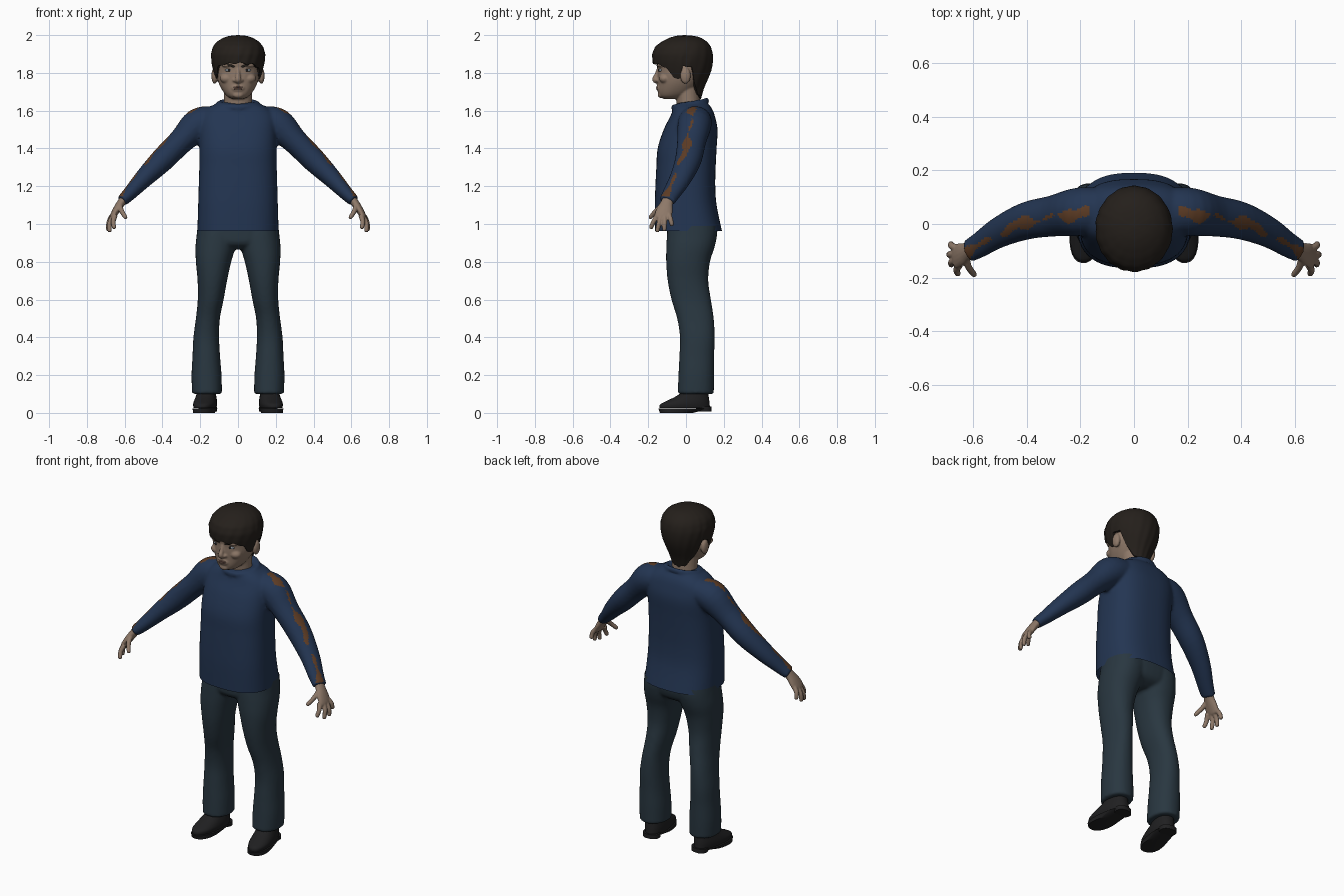
import bpy, bmesh, math
from mathutils import Vector, Matrix

if "Cube" in bpy.data.objects:
    bpy.data.objects.remove(bpy.data.objects["Cube"])


def material(name, rgb):
    m = bpy.data.materials.new(name)
    m.diffuse_color = (*rgb, 1)
    m.use_nodes = True
    m.node_tree.nodes["Principled BSDF"].inputs["Base Color"].default_value = m.diffuse_color
    return m


SKIN = material("skin", (.27, .19, .14))
HAIR = material("hair", (.018, .014, .011))
NAVY = material("navy", (.017, .036, .085))
RUST = material("rust", (.11, .045, .018))
DENIM = material("denim", (.022, .038, .052))
BLACK = material("black", (.014, .014, .015))
EYE = material("eye", (.22, .26, .3))
LIP = material("lip", (.2, .11, .085))


def spline(rows, k=4):
    """Catmull-Rom through rows of numbers."""
    out, n = [], len(rows)
    for i in range(n - 1):
        a, b, c, d = rows[max(i - 1, 0)], rows[i], rows[i + 1], rows[min(i + 2, n - 1)]
        for j in range(k):
            t = j / k
            out.append(tuple(q + .5 * t * (r - p + t * (2*p - 5*q + 4*r - s + t * (3*(q - r) + s - p)))
                             for p, q, r, s in zip(a, b, c, d)))
    return out + [tuple(rows[-1])]


def interp(table, x):
    """Linear lookup in rows sorted by their first value."""
    if x <= table[0][0]:
        return table[0][1:]
    for a, b in zip(table, table[1:]):
        if x <= b[0]:
            t = (x - a[0]) / (b[0] - a[0])
            return tuple(p + (q - p) * t for p, q in zip(a[1:], b[1:]))
    return table[-1][1:]


def skin_rings(bm, rings, sides, power=2.0):
    """Closed loft through rings of (centre, half axis u, half axis v)."""
    loops = []
    for c, u, v in rings:
        loop = []
        for i in range(sides):
            a = 2 * math.pi * i / sides
            f = lambda s: math.copysign(abs(s) ** (2 / power), s)
            loop.append(bm.verts.new(c + u * f(math.cos(a)) + v * f(math.sin(a))))
        loops.append(loop)
    for p, q in zip(loops, loops[1:]):
        for i in range(sides):
            j = (i + 1) % sides
            bm.faces.new((p[i], p[j], q[j], q[i]))
    bm.faces.new(loops[0][::-1])
    bm.faces.new(loops[-1])


def stack(bm, rows, sides=32, power=2.0, k=4, sx=1):
    """Loft of level sections: rows of (z, x0, x1, y0, y1)."""
    skin_rings(bm, [(Vector((sx * (x0 + x1) / 2, (y0 + y1) / 2, z)), Vector(((x1 - x0) / 2, 0, 0)),
                     Vector((0, (y1 - y0) / 2, 0))) for z, x0, x1, y0, y1 in spline(rows, k)], sides, power)


def tube(bm, rows, sides=16, up=(0, 1, 0), k=4, sx=1):
    """Tube along rows of (x, y, z, radius along up, other radius)."""
    rows = spline(rows, k)
    pts = [Vector((sx * r[0], r[1], r[2])) for r in rows]
    rings = []
    for i, r in enumerate(rows):
        t = (pts[min(i + 1, len(pts) - 1)] - pts[max(i - 1, 0)]).normalized()
        u = Vector(up)
        u = (u - t * u.dot(t)).normalized()
        rings.append((pts[i], u * r[3], t.cross(u) * r[4]))
    skin_rings(bm, rings, sides)


def ball(bm, loc, size):
    bmesh.ops.create_uvsphere(bm, u_segments=20, v_segments=12, radius=1,
                              matrix=Matrix.Translation(loc) @ Matrix.Diagonal((*size, 1)))


def finish(name, bm, mats, voxel=0, smooth=3, cut=None):
    """Make the object; optionally fuse its parts and trim it at a level."""
    bmesh.ops.recalc_face_normals(bm, faces=bm.faces)
    me = bpy.data.meshes.new(name)
    bm.to_mesh(me)
    bm.free()
    ob = bpy.data.objects.new(name, me)
    bpy.context.collection.objects.link(ob)
    if voxel:
        r = ob.modifiers.new("fuse", 'REMESH')
        r.mode, r.voxel_size = 'VOXEL', voxel
        s = ob.modifiers.new("soften", 'SMOOTH')
        s.factor, s.iterations = .5, smooth
        me = bpy.data.meshes.new_from_object(ob.evaluated_get(bpy.context.evaluated_depsgraph_get()))
        ob.modifiers.clear()
        ob.data = me
    if cut:
        b = bmesh.new()
        b.from_mesh(me)
        bmesh.ops.bisect_plane(b, geom=b.verts[:] + b.edges[:] + b.faces[:], plane_co=(0, 0, cut[0]),
                               plane_no=(0, 0, cut[1]), clear_outer=True)
        b.to_mesh(me)
        b.free()
    me.materials.clear()
    for m in mats:
        me.materials.append(m)
    me.shade_smooth()
    me.set_sharp_from_angle(angle=math.radians(50))
    return ob


def sym(*rows):
    """Rows (z, half width, y0, y1) to level sections centred on x = 0."""
    return [(z, -w, w, a, b) for z, w, a, b in rows]


# Sweater: torso, sleeves and collar fused
bm = bmesh.new()
stack(bm, sym((.92, .216, -.162, .2), (.965, .215, -.163, .19), (1.1, .211, -.165, .162), (1.2, .208, -.162, .155),
              (1.3, .205, -.157, .157), (1.4, .204, -.15, .162), (1.5, .205, -.118, .167), (1.57, .2, -.083, .153),
              (1.61, .165, -.066, .138), (1.635, .12, -.05, .118), (1.645, .09, -.03, .1)), 48, 2.6)
arm = [(.13, .05, 1.55, .085, .075), (.21, .045, 1.525, .09, .088), (.3, .03, 1.44, .077, .068),
       (.4, .012, 1.34, .07, .064), (.5, -.03, 1.24, .058, .05), (.575, -.078, 1.16, .048, .037),
       (.615, -.1, 1.122, .043, .031)]
for s in (1, -1):
    tube(bm, arm, 24, sx=s)
tube(bm, [(.1 * math.sin(a), .022 - .088 * math.cos(a), 1.635 - .018 * math.cos(a), .016, .013)
          for a in [math.pi * i / 12 for i in range(25)]], 10, (0, 0, 1), 2)
sweater = finish("sweater", bm, [NAVY, RUST], .009, 4, (.963, -1))

# Worn stripe along the top of each sleeve
line = [(r[0], r[1]) for r in arm]
for p in sweater.data.polygons:
    x, y = abs(p.center.x), p.center.y
    if x > .17 and p.normal.z > .1:
        width = .013 + .011 * math.sin(31 * x + 1) + .006 * math.sin(83 * x)
        if abs(y - interp(line, x)[0] + .005 - .008 * math.sin(47 * x)) < width:
            p.material_index = 1

# Trousers: hips and both legs fused
bm = bmesh.new()
stack(bm, sym((.865, .08, -.05, .09), (.895, .19, -.095, .145), (.95, .214, -.102, .165), (1.03, .21, -.1, .165)), 40, 2.4)
for s in (1, -1):
    stack(bm, [(.1, .085, .243, -.044, .147), (.2, .087, .246, -.04, .149), (.3, .095, .241, -.035, .149),
               (.4, .1, .236, -.032, .152), (.5, .096, .223, -.047, .147), (.6, .076, .213, -.077, .132),
               (.7, .058, .214, -.097, .118), (.8, .036, .223, -.105, .127), (.88, .012, .225, -.104, .152),
               (.95, 0, .218, -.1, .165), (1.03, 0, .21, -.09, .16)], 32, 2.2, sx=s)
finish("trousers", bm, [DENIM], .009, 3, (.99, 1))

# Shoes with sole and heel, toes turned out
for s, side in ((1, "left"), (-1, "right")):
    turn = Matrix.Translation((s * .168, .04, 0)) @ Matrix.Rotation(s * math.radians(8), 4, 'Z')
    for part, rows, k in (
            ("shoe", sym((.025, .056, -.182, .088), (.045, .06, -.178, .086), (.065, .058, -.14, .084),
                         (.09, .052, -.09, .08), (.12, .047, -.05, .075), (.15, .045, -.04, .07)), 4),
            ("sole", sym((.006, .056, -.18, -.005), (.028, .062, -.187, .094)), 1),
            ("heel", sym((.02, .048, .02, .096), (.045, .05, .01, .096)), 1)):
        bm = bmesh.new()
        stack(bm, rows, 28, 2.3, k)
        if part != "shoe":
            for v in bm.verts:
                v.co.z -= .006 if part == "sole" else .012
        bm.transform(turn)
        finish(f"{side}_{part}", bm, [BLACK])

# Hands: palm, four fingers and thumb fused
for s, side in ((1, "left"), (-1, "right")):
    bm = bmesh.new()
    tube(bm, [(.595, -.09, 1.145, .03, .023), (.62, -.102, 1.11, .033, .022), (.643, -.113, 1.075, .043, .02),
              (.663, -.121, 1.04, .045, .016), (.668, -.122, 1.028, .03, .01)], 16, sx=s)
    for base, tip in (((.65, -.153, 1.045), (.655, -.188, .975)), ((.663, -.133, 1.04), (.68, -.153, .957)),
                      ((.665, -.112, 1.04), (.688, -.115, .963)), ((.66, -.09, 1.05), (.682, -.073, .99)),
                      ((.625, -.125, 1.1), (.592, -.193, 1.03))):
        b, t = Vector(base), Vector(tip)
        mid = (b + t) / 2 + Vector((.008, 0, .004))
        tube(bm, [(*b, .014, .014), (*mid, .013, .013), (*t.lerp(mid, .15), .011, .011), (*t, .005, .005)],
             10, (1, 0, 0), sx=s)
    finish(f"{side}_hand", bm, [SKIN], .004, 2)

# Head: skull, neck, nose, brow, cheeks and ears fused
bm = bmesh.new()
stack(bm, sym((1.662, .03, -.118, -.03), (1.675, .056, -.138, 0), (1.7, .078, -.147, .04), (1.74, .1, -.148, .075),
              (1.78, .113, -.15, .105), (1.82, .118, -.15, .122), (1.86, .121, -.155, .128),
              (1.92, .113, -.14, .118), (1.96, .07, -.09, .08)), 40, 2.2)
stack(bm, sym((1.57, .08, -.045, .08), (1.64, .074, -.05, .075), (1.73, .075, -.06, .07)), 24)
tube(bm, [(0, -.143, 1.825, .01, .01), (0, -.155, 1.79, .012, .012), (0, -.164, 1.765, .016, .016),
          (0, -.15, 1.75, .012, .01)], 12, (1, 0, 0))
ball(bm, (0, -.14, 1.72), (.036, .016, .022))
ball(bm, (0, -.135, 1.683), (.028, .015, .016))
for s in (1, -1):
    ball(bm, (s * .017, -.15, 1.76), (.012, .012, .009))
    ball(bm, (s * .05, -.128, 1.84), (.036, .024, .011))
    ball(bm, (s * .06, -.112, 1.77), (.036, .03, .026))
    ball(bm, (s * .124, -.003, 1.785), (.017, .028, .043))
finish("head", bm, [SKIN], .005, 3)

# Eyes, irises, eyebrows and lips
for s, side in ((1, "left"), (-1, "right")):
    for part, loc, size, mat in (("eye", (.048, -.131, 1.814), (.021, .014, .009), EYE),
                                 ("iris", (.048, -.139, 1.814), (.008, .0085, .008), BLACK)):
        bm = bmesh.new()
        ball(bm, (s * loc[0], *loc[1:]), size)
        finish(f"{side}_{part}", bm, [mat])
    bm = bmesh.new()
    tube(bm, [(.018, -.15, 1.832, .005, .004), (.048, -.15, 1.841, .006, .004), (.08, -.13, 1.837, .004, .003)],
         8, (0, 0, 1), sx=s)
    finish(f"{side}_eyebrow", bm, [HAIR])
for name, z in (("upper_lip", 1.725), ("lower_lip", 1.716)):
    bm = bmesh.new()
    ball(bm, (0, -.147, z), (.026, .012, .0055))
    finish(name, bm, [LIP])

# Hair cap: (z, half width, front y, back y) and hairline (angle from front, z)
profile = [(1.66, .07, -.06, .078), (1.72, .092, -.11, .096), (1.78, .12, -.155, .122), (1.82, .132, -.168, .136),
           (1.86, .141, -.176, .142), (1.9, .144, -.178, .142), (1.94, .132, -.163, .131), (1.965, .112, -.13, .112),
           (1.985, .08, -.09, .082), (1.996, .046, -.055, .05), (2.0, .001, -.011, -.009)]
hairline = [(0, 1.852), (35, 1.845), (55, 1.828), (68, 1.775), (84, 1.77), (90, 1.833), (108, 1.835),
            (118, 1.74), (140, 1.68), (180, 1.663)]
bm = bmesh.new()
N, M = 120, 20
rows = []
for j in range(M + 2):
    t = min(j, M) / M
    row = []
    for i in range(N):
        a = 2 * math.pi * i / N
        deg = math.degrees(min(a, 2 * math.pi - a))
        edge = interp(hairline, deg)[0] + .004 * math.sin(13 * a)
        z = 2 - (2 - edge) * t ** 1.6
        w, f, b = interp(profile, z)
        k = (1 + .012 * t * math.sin(17 * a + 9 * t)) if j <= M else .84
        row.append(bm.verts.new((k * w * math.sin(a), (f + b) / 2 - k * (b - f) / 2 * math.cos(a), z)))
    rows.append(row)
for p, q in zip(rows, rows[1:]):
    for i in range(N):
        bm.faces.new((p[i], q[i], q[(i + 1) % N], p[(i + 1) % N]))
bm.faces.new(rows[0])
finish("hair", bm, [HAIR])
